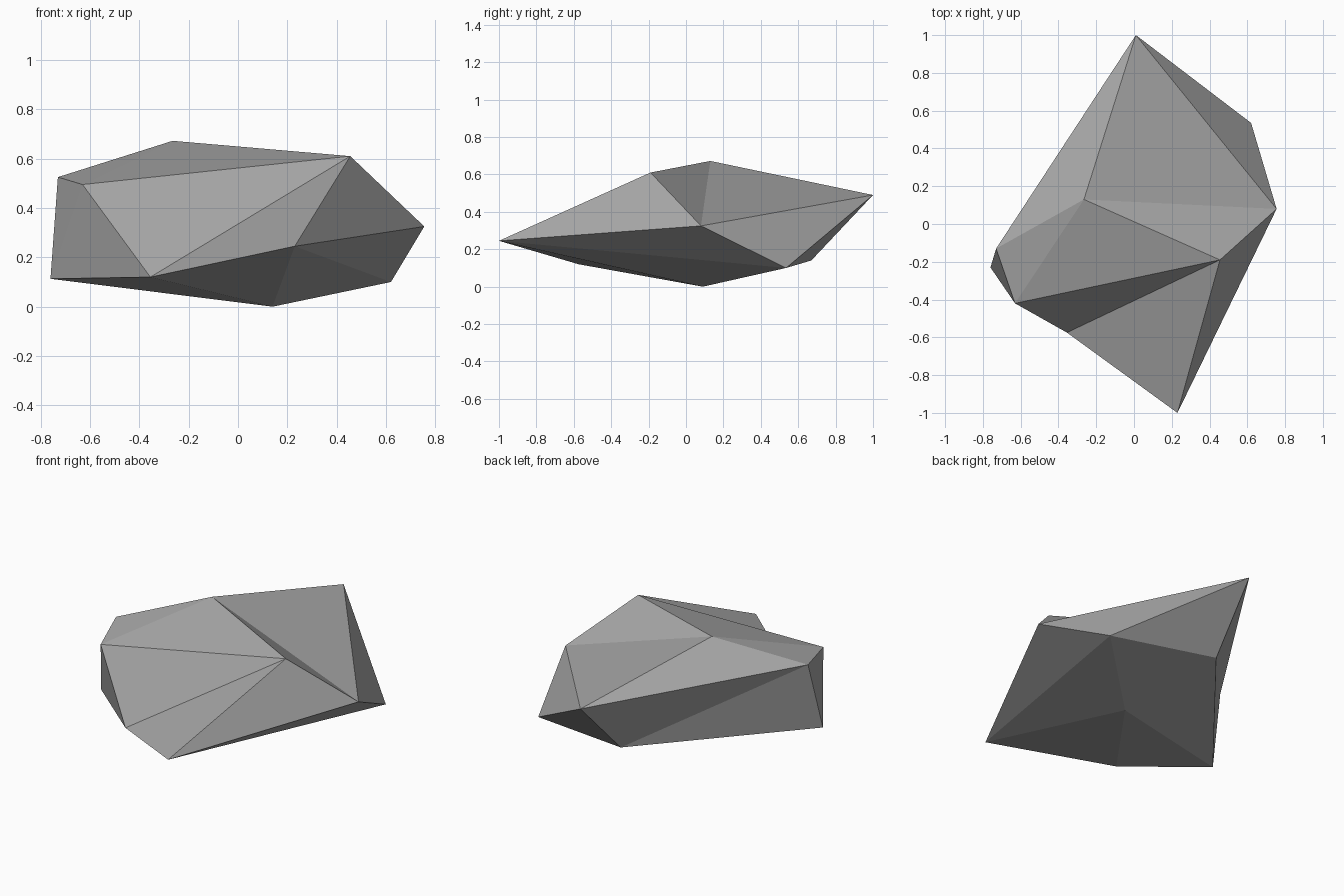
import bpy
import bmesh

default_cube = bpy.data.objects.get("Cube")
if default_cube:
    bpy.data.objects.remove(default_cube, do_unlink=True)

# Stone colour
grey = bpy.data.materials.new("stone_grey")
grey.use_nodes = True
colour = (0.39, 0.39, 0.39, 1)
grey.diffuse_color = colour
shader = grey.node_tree.nodes["Principled BSDF"]
shader.inputs["Base Color"].default_value = colour
shader.inputs["Roughness"].default_value = 0.9

# Corners of the rock, named by where they sit
corners = {
    "peak": (-0.265, 0.13, 0.672),
    "shoulder": (0.455, -0.19, 0.61),
    "back_tip": (0.01, 1.0, 0.49),
    "back_foot": (-0.03, 0.67, 0.14),
    "left_foot": (0.62, 0.535, 0.10),
    "left_tip": (0.755, 0.08, 0.325),
    "front_tip": (0.23, -1.0, 0.245),
    "front_foot": (-0.355, -0.575, 0.12),
    "right_front": (-0.63, -0.42, 0.495),
    "right_foot": (-0.76, -0.23, 0.113),
    "right_back": (-0.73, -0.13, 0.525),
    "base": (0.14, 0.09, 0.0),
}

# Fans of flat facets: a hub corner followed by the corners around it
fans = [
    ("peak", "back_tip left_tip shoulder right_front right_back back_tip"),
    ("base", "front_foot front_tip left_foot back_foot right_foot front_foot"),
    ("shoulder", "left_tip front_tip front_foot right_front"),
    ("left_foot", "front_tip left_tip back_tip back_foot"),
    ("right_back", "back_tip back_foot right_foot right_front"),
    ("right_foot", "right_front front_foot"),
]

bm = bmesh.new()
verts = {name: bm.verts.new(place) for name, place in corners.items()}
for hub, names in fans:
    rim = names.split()
    for first, second in zip(rim, rim[1:]):
        bm.faces.new((verts[hub], verts[first], verts[second]))
bmesh.ops.recalc_face_normals(bm, faces=bm.faces)

# Rock object, flat shaded
mesh = bpy.data.meshes.new("rock")
bm.to_mesh(mesh)
bm.free()
mesh.materials.append(grey)
rock = bpy.data.objects.new("rock", mesh)
bpy.context.collection.objects.link(rock)
